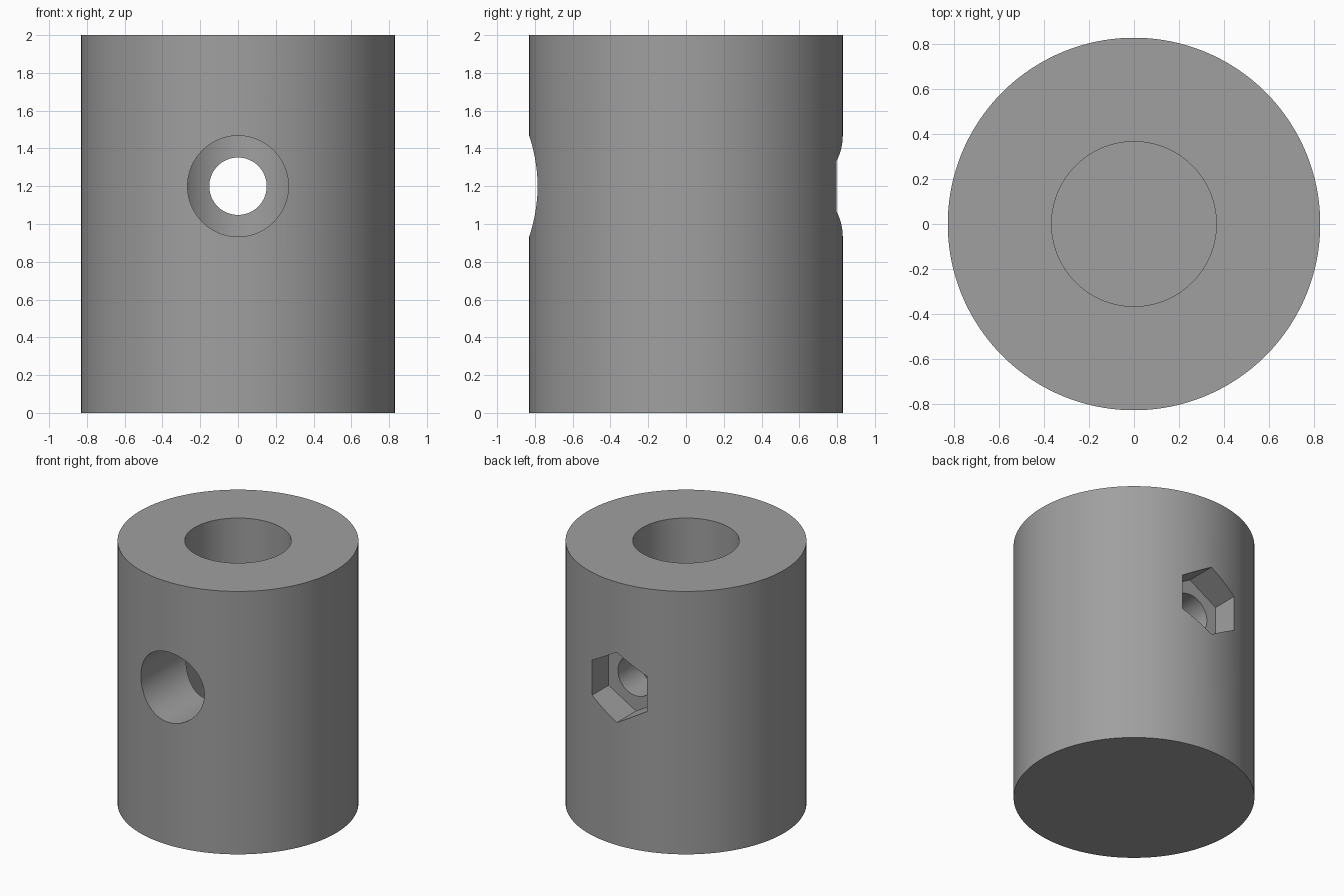
import bpy
import math

if "Cube" in bpy.data.objects:
    bpy.data.objects.remove(bpy.data.objects["Cube"])

HOLE_Z = 1.2      # height of the cross hole
BORE_FLOOR = 0.4  # bottom of the blind shaft bore


def cylinder(name, radius, start, end, axis="Z", sides=128):
    """Cylinder spanning start..end along Z, or along Y at the cross hole height."""
    mid = (start + end) / 2
    along_y = axis == "Y"
    bpy.ops.mesh.primitive_cylinder_add(
        vertices=sides, radius=radius, depth=end - start,
        location=(0, mid, HOLE_Z) if along_y else (0, 0, mid),
        rotation=(math.pi / 2, 0, 0) if along_y else (0, 0, 0))
    obj = bpy.context.object
    obj.name = name
    return obj


# Solid round body
body = cylinder("collar_body", 0.83, 0, 2, sides=160)
gray = bpy.data.materials.new("plain_gray")
gray.diffuse_color = (0.35, 0.35, 0.35, 1)
gray.use_nodes = True
gray.node_tree.nodes["Principled BSDF"].inputs["Base Color"].default_value = gray.diffuse_color
body.data.materials.append(gray)

# Shaft bore, screw head hole, screw hole and hexagonal nut pocket
cutters = [
    cylinder("shaft_bore_cutter", 0.367, BORE_FLOOR, 2.2),
    cylinder("screw_head_cutter", 0.267, -1.0, 0.0, "Y", 96),
    cylinder("screw_hole_cutter", 0.152, -0.1, 0.75, "Y", 64),
    cylinder("nut_pocket_cutter", 0.267, 0.6, 1.0, "Y", 6),
]
for cutter in cutters:
    cutter.hide_render = True
    bpy.context.view_layer.objects.active = body
    cut = body.modifiers.new("cut", "BOOLEAN")
    cut.operation = "DIFFERENCE"
    cut.solver = "EXACT"
    cut.object = cutter
    bpy.ops.object.modifier_apply(modifier=cut.name)
    bpy.data.objects.remove(cutter)

# Smooth round walls, keep rims and pocket edges crisp
bpy.ops.object.select_all(action="DESELECT")
body.select_set(True)
bpy.context.view_layer.objects.active = body
bpy.ops.object.shade_smooth_by_angle(angle=math.radians(30))
